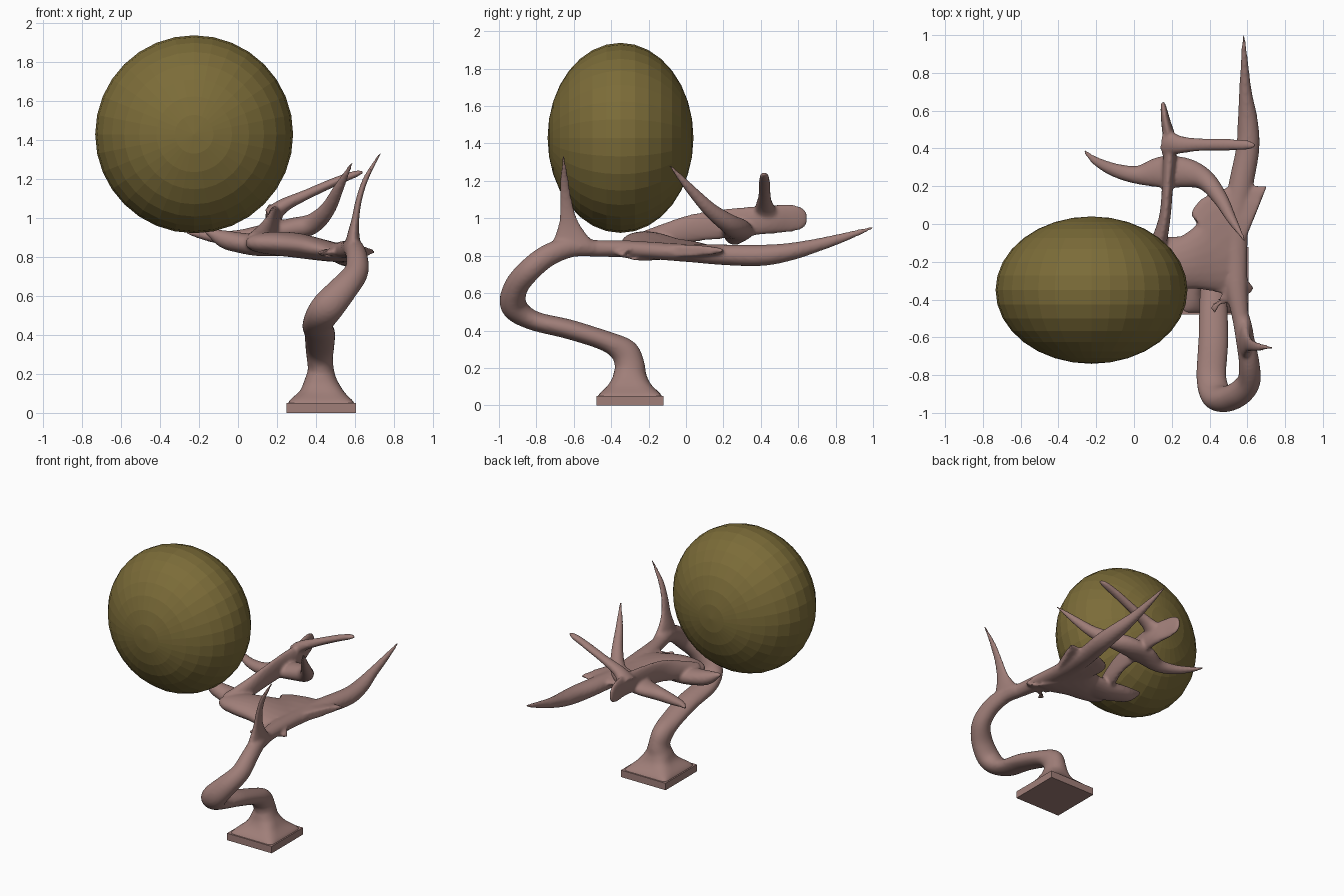
import bpy, bmesh, math
from mathutils import Vector, Matrix


def material(name, rgb):
    m = bpy.data.materials.new(name)
    m.diffuse_color = (*rgb, 1)
    return m


bark = material("dusty pink bark", (0.35, 0.21, 0.19))
olive = material("olive foliage", (0.20, 0.15, 0.04))


def add_object(name, bm, mat):
    bmesh.ops.recalc_face_normals(bm, faces=bm.faces)
    me = bpy.data.meshes.new(name)
    bm.to_mesh(me)
    bm.free()
    me.materials.append(mat)
    ob = bpy.data.objects.new(name, me)
    bpy.context.collection.objects.link(ob)
    return ob


def spline(rows, steps=6):
    """Catmull-Rom through rows of (x, y, z, radius_a, radius_b, squareness)."""
    out = []
    for i in range(len(rows) - 1):
        p0, p1 = rows[max(i - 1, 0)], rows[i]
        p2, p3 = rows[i + 1], rows[min(i + 2, len(rows) - 1)]
        for s in range(steps):
            t = s / steps
            out.append([0.5 * (2 * b + (c - a) * t + (2 * a - 5 * b + 4 * c - d) * t * t
                               + (3 * b - a - 3 * c + d) * t ** 3)
                        for a, b, c, d in zip(p0, p1, p2, p3)])
    out.append(list(rows[-1]))
    return out


def limb(bm, hint, rows, sides=20):
    """Closed tube with elliptical sections; radius_a lies along the hint axis."""
    rows = spline([tuple(r) + (1.0,) * (6 - len(r)) for r in rows])
    pts = [Vector(r[:3]) for r in rows]
    rings = []
    for i, (p, r) in enumerate(zip(pts, rows)):
        t = (pts[min(i + 1, len(pts) - 1)] - pts[max(i - 1, 0)]).normalized()
        u = (hint - t * hint.dot(t)).normalized()
        v = t.cross(u)
        ra, rb, e = max(r[3], 0.005), max(r[4], 0.005), max(r[5], 0.1)
        ring = []
        for k in range(sides):
            a = math.tau * (k + 0.5) / sides
            c, s = math.cos(a), math.sin(a)
            c = math.copysign(abs(c) ** e, c)
            s = math.copysign(abs(s) ** e, s)
            ring.append(bm.verts.new(p + u * c * ra + v * s * rb))
        rings.append(ring)
    for a, b in zip(rings, rings[1:]):
        for k in range(sides):
            j = (k + 1) % sides
            bm.faces.new((a[k], a[j], b[j], b[k]))
    bm.faces.new(rings[0][::-1])
    bm.faces.new(rings[-1])


X, Y = Vector((1, 0, 0)), Vector((0, 1, 0))
bm = bmesh.new()

# trunk: square flare, then a swooping S bend
limb(bm, X, [(.427, -.3, .03, .176, .176, .12), (.427, -.3, .06, .165, .165, .2),
             (.427, -.3, .11, .115, .115, .5), (.425, -.3, .16, .088, .09, .8),
             (.425, -.302, .22, .068, .08), (.42, -.33, .285, .068, .075),
             (.42, -.42, .34, .075, .055), (.42, -.62, .405, .08, .053),
             (.41, -.82, .455, .08, .053), (.45, -.92, .53, .085, .07),
             (.535, -.91, .63, .075, .065), (.605, -.84, .72, .063, .063),
             (.61, -.74, .80, .055, .06), (.59, -.62, .845, .05, .055),
             (.57, -.5, .842, .045, .045)])
# upright spike above the bend
limb(bm, X, [(.59, -.61, .84, .045, .13), (.592, -.62, .91, .032, .085),
             (.602, -.63, .99, .02, .05), (.622, -.642, 1.1, .016, .032),
             (.66, -.65, 1.21, .014, .023), (.732, -.655, 1.335, .006, .008)])
# long branch to the back
limb(bm, X, [(.585, -.62, .85, .045, .05), (.565, -.5, .84, .045, .045),
             (.54, -.3, .835, .06, .046), (.535, 0, .815, .07, .048),
             (.565, .2, .805, .066, .055), (.602, .4, .802, .062, .057),
             (.602, .55, .82, .053, .048), (.59, .7, .856, .034, .036),
             (.585, .85, .9, .02, .024), (.58, 1.003, .952, .007, .008)])
# flat web spreading left from the long branch
limb(bm, Y, [(.57, -.13, .825, .38, .03), (.5, -.11, .825, .3, .045),
             (.42, -.165, .838, .21, .056), (.3, -.2, .86, .15, .064),
             (.18, -.23, .87, .12, .06), (.09, -.26, .872, .075, .045),
             (.045, -.275, .87, .025, .02)])
# left limb below the ball
limb(bm, Y, [(.3, -.18, .86, .12, .05), (.12, -.16, .86, .09, .056),
             (.0, -.15, .875, .07, .052), (-.08, -.15, .895, .05, .045),
             (-.17, -.15, .94, .012, .012)])
# tall thin branch running backwards
limb(bm, X, [(.08, -.24, .88, .045, .045), (.13, -.1, .91, .042, .066),
             (.165, .05, .95, .03, .075), (.18, .25, .975, .03, .08),
             (.19, .42, .99, .036, .076), (.167, .55, 1.0, .024, .075),
             (.156, .62, 1.0, .015, .06), (.152, .648, 1.0, .008, .03)])
# cross branch: left spike to right curled spike
limb(bm, Y, [(-.265, .388, .925, .007, .007), (-.2, .332, .915, .024, .02),
             (-.1, .285, .90, .037, .032), (.02, .26, .90, .05, .042),
             (.15, .275, .925, .085, .047), (.28, .27, .945, .078, .056),
             (.38, .23, .97, .055, .053), (.46, .13, 1.045, .04, .04),
             (.52, .02, 1.16, .026, .026), (.586, -.088, 1.285, .007, .007)])
# rising side spike to the right
limb(bm, Y, [(.17, .43, 1.01, .08, .05), (.235, .42, 1.065, .05, .036),
             (.35, .42, 1.12, .034, .027), (.5, .42, 1.187, .031, .023),
             (.6, .418, 1.225, .026, .018), (.642, .415, 1.237, .01, .008)])

tree = add_object("trunk_and_branches", bm, bark)
remesh = tree.modifiers.new("merge limbs", 'REMESH')
remesh.mode = 'VOXEL'
remesh.voxel_size = 0.01
remesh.use_smooth_shade = True
soften = tree.modifiers.new("soften joints", 'SMOOTH')
soften.factor = 0.5
soften.iterations = 6

# square base plate
bm = bmesh.new()
bmesh.ops.create_cube(bm, size=1, matrix=Matrix.Translation((.427, -.3, .025))
                      @ Matrix.Diagonal((.358, .358, .05, 1)))
add_object("base_plate", bm, bark)

# big flattened ball, poles facing front and back
bm = bmesh.new()
bmesh.ops.create_uvsphere(bm, u_segments=32, v_segments=16, radius=1,
                          matrix=Matrix.Translation((-.225, -.35, 1.43))
                          @ Matrix.Diagonal((.508, .39, .508, 1))
                          @ Matrix.Rotation(math.pi / 2, 4, 'X'))
add_object("foliage_ball", bm, olive)
